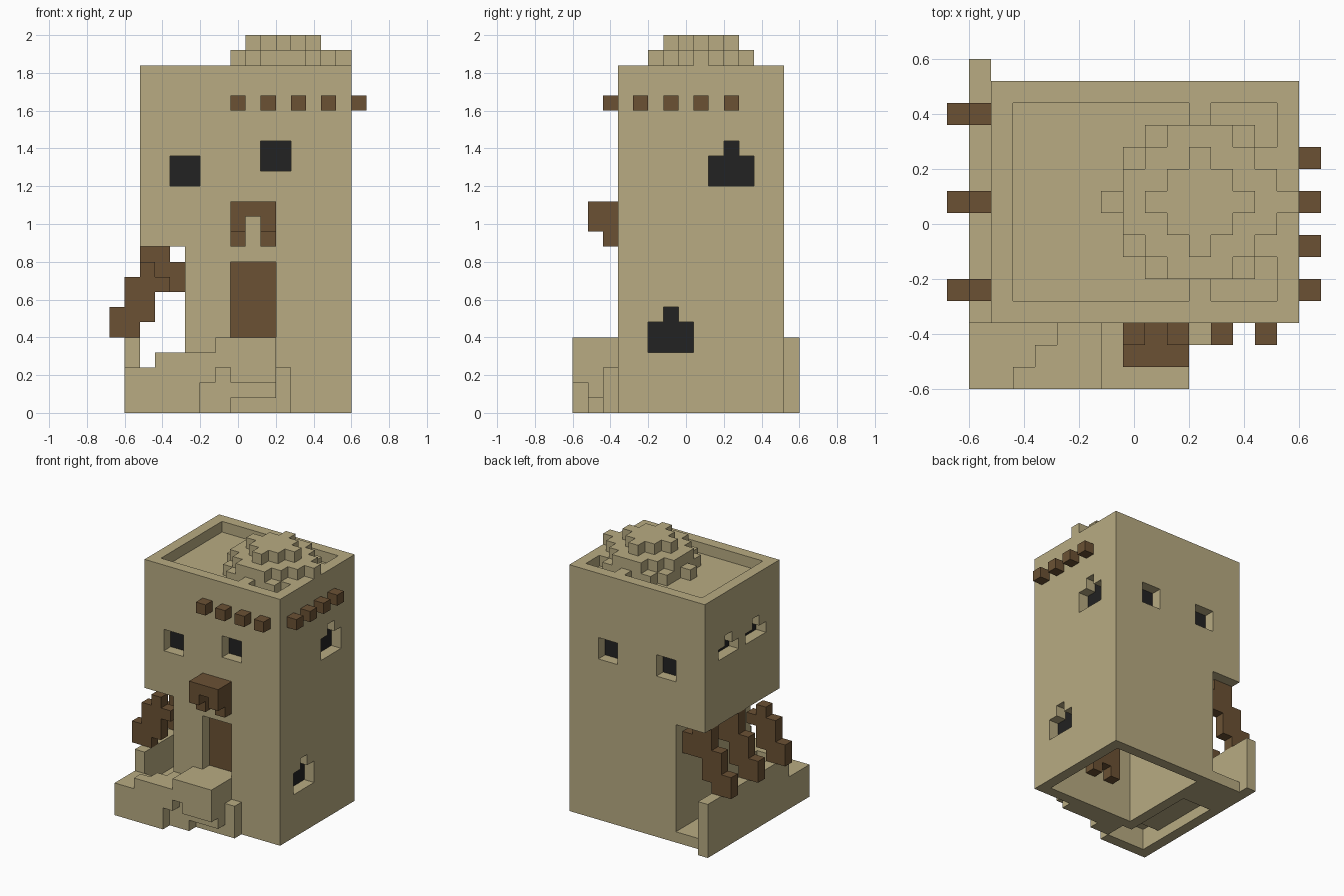
import bpy
import bmesh
from mathutils import Vector

CELL = 0.08          # edge length of one building block
SHIFT = -0.04        # block grid offset in x and y

cube = bpy.data.objects.get("Cube")
if cube:
    bpy.data.objects.remove(cube, do_unlink=True)


def material(name, rgb):
    mat = bpy.data.materials.new(name)
    mat.use_nodes = True
    colour = (*rgb, 1.0)
    mat.diffuse_color = colour
    for node in mat.node_tree.nodes:
        if node.type == 'BSDF_PRINCIPLED':
            node.inputs["Base Color"].default_value = colour
    return mat


sandstone = material("sandstone", (0.479, 0.407, 0.223))
timber = material("dark timber", (0.147, 0.083, 0.034))
shadow = material("window black", (0.016, 0.016, 0.016))


def block(x, y, z):
    """Set of block cells covering three index ranges."""
    return {(i, j, k) for i in range(*x) for j in range(*y) for k in range(*z)}


def world(p):
    return Vector((p[0] * CELL + SHIFT, p[1] * CELL + SHIFT, p[2] * CELL))


def finish(name, bm, mat):
    mesh = bpy.data.meshes.new(name)
    bm.to_mesh(mesh)
    bm.free()
    mesh.materials.append(mat)
    obj = bpy.data.objects.new(name, mesh)
    bpy.context.collection.objects.link(obj)
    return obj


def build(name, cells, mat):
    """Skin the outside of a set of block cells."""
    bm = bmesh.new()
    verts = {}

    def vert(p):
        if p not in verts:
            verts[p] = bm.verts.new(world(p))
        return verts[p]

    for cell in sorted(cells):
        for axis in range(3):
            u, v = (axis + 1) % 3, (axis + 2) % 3
            for side in (0, 1):
                near = list(cell)
                near[axis] += 2 * side - 1
                if tuple(near) in cells:
                    continue
                ring = []
                for du, dv in ((0, 0), (1, 0), (1, 1), (0, 1)):
                    p = list(cell)
                    p[axis] += side
                    p[u] += du
                    p[v] += dv
                    ring.append(vert(tuple(p)))
                bm.faces.new(ring if side else ring[::-1])
    return finish(name, bm, mat)


def plate(name, lo, hi, mat):
    """Thin box between two grid corners."""
    bm = bmesh.new()
    bmesh.ops.create_cube(bm, size=1)
    a, b = world(lo), world(hi)
    for v in bm.verts:
        v.co = (a + b) / 2 + v.co * (b - a)
    return finish(name, bm, mat)


# Tower shell: full upper storeys over a narrower, broken ground storey
tower = block((-6, 8), (-4, 7), (11, 23)) | block((-3, 8), (-4, 7), (0, 11))
tower -= block((-5, 7), (-3, 6), (12, 21))
tower -= block((-2, 7), (-3, 6), (0, 12))
tower -= block((-5, 7), (-3, 6), (22, 23))     # sunken roof terrace
tower -= block((0, 3), (-4, -3), (5, 10))      # doorway


def window(name, axis, wall, inward, side, height):
    """Cut an opening through one wall and back it with a black plate."""
    global tower
    spans = [side, side, height]
    spans[axis] = (wall, wall + 1)
    tower -= block(*spans)
    face = wall + 1 if inward > 0 else wall
    spans[axis] = tuple(sorted((face, face + inward * 0.1)))
    plate(name, [s[0] for s in spans], [s[1] for s in spans], shadow)


def arched_window(name, wall, inward, start, low, mid):
    """Wide opening with a single block notch above its middle."""
    window(name, 0, wall, inward, (start, start + 3), (low, mid))
    window(name + "_top", 0, wall, inward, (start + 1, start + 2), (mid, mid + 1))


# Windows on all four sides
window("front_right_window", 1, -4, 1, (-4, -2), (15, 17))
window("front_left_window", 1, -4, 1, (2, 4), (16, 18))
window("back_left_window", 1, 6, -1, (3, 5), (15, 17))
window("back_right_window", 1, 6, -1, (-3, -1), (15, 17))
arched_window("left_upper_window", 7, -1, 2, 15, 17)
arched_window("left_lower_window", 7, -1, -2, 4, 6)
arched_window("right_back_window", -6, 1, 2, 17, 18)
arched_window("right_front_window", -6, 1, -2, 17, 18)
build("tower", tower, sandstone)

# Stepped roof dome: shrinking discs around one centre block
dome = {(7, 1, 23)}
for level, reach in ((22, 16), (23, 10), (24, 4)):
    dome |= {(3 + dx, 1 + dy, level)
             for dx in range(-4, 5) for dy in range(-4, 5)
             if dx * dx + dy * dy <= reach}
dome -= tower
build("roof_dome", dome, sandstone)

# Front terrace with diagonal step, landing and undercut
terrace = block((-7, -1), (-7, -4), (0, 3)) | block((-1, 3), (-7, -4), (0, 5))
for row in range(3):
    terrace |= block((row - 5, -1), (row - 7, row - 6), (3, 4))
terrace |= block((3, 4), (-5, -4), (0, 3))
terrace -= block((0, 3), (-7, -6), (0, 2)) | block((0, 3), (-6, -5), (0, 1))
terrace -= block((-1, 0), (-7, -6), (0, 3)) | block((-2, -1), (-7, -6), (0, 2))
terrace -= block((-6, -2), (-6, -4), (0, 2))
# Remains of the side wall and the floor behind it
terrace |= block((-7, -6), (-4, 8), (0, 5))
terrace |= block((-6, -3), (-4, 3), (1, 2)) | block((-6, -3), (3, 7), (0, 1))
build("terrace_and_side_wall", terrace, sandstone)

# Door set behind the wall
door = block((0, 3), (-3, -2), (3, 10)) - block((1, 2), (-3, -2), (3, 4))
build("door", door, timber)

# Porch hood on two brackets
hood = block((0, 3), (-6, -4), (13, 14))
for x in (0, 2):
    hood |= block((x, x + 1), (-6, -4), (12, 13))
    hood |= block((x, x + 1), (-5, -4), (11, 12))
build("porch_hood", hood, timber)

# Protruding beam ends
for n in range(4):
    x, y = 2 * n, 2 * n - 3
    build("front_beam_end", block((x, x + 1), (-5, -4), (20, 21)), timber)
    build("left_beam_end", block((8, 9), (y, y + 1), (20, 21)), timber)

# Leaning broken braces under the overhang
lower = [(-8, -6), (-8, -5), (-7, -5)]
whole = lower + [(-7, -3), (-6, -3), (-6, -4)]
snapped = lower + [(-7, -4), (-6, -5)]
for name, y, rows in (("front_brace", -3, snapped),
                      ("middle_brace", 1, whole),
                      ("back_brace", 5, whole)):
    cells = set()
    for k, span in enumerate(rows, start=5):
        cells |= block(span, (y, y + 1), (k, k + 1))
    build(name, cells, timber)
